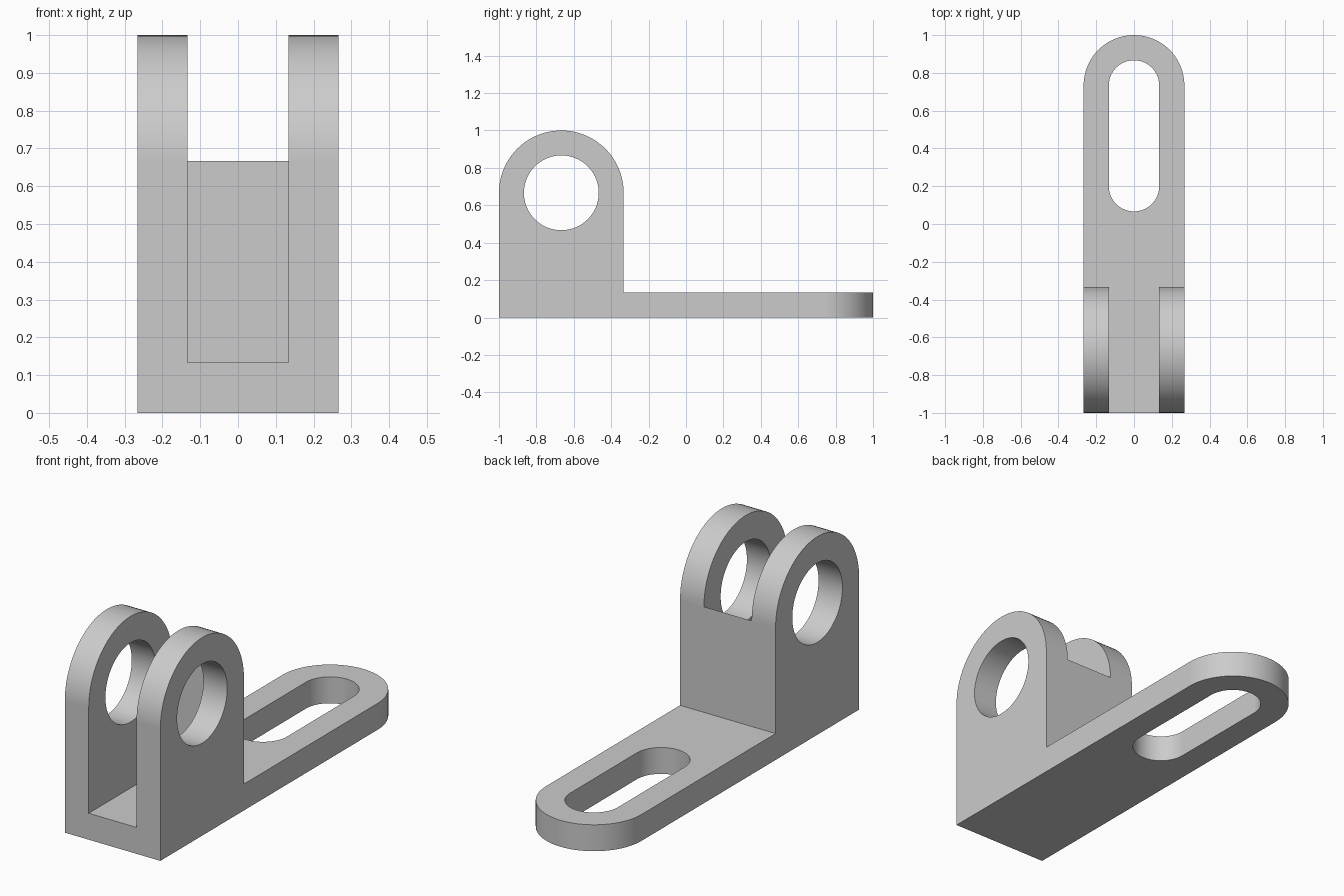
import bpy, bmesh
from math import pi, sin, cos, radians
from mathutils import Vector

cube = bpy.data.objects.get("Cube")
if cube:
    bpy.data.objects.remove(cube, do_unlink=True)

# Main dimensions
THICK = 2 / 15           # base and lug thickness
HALF_W = 2 * THICK       # half width of the bracket
LUG_R = 1 / 3            # rounded lug top
EYE_R = 0.2              # hole through the lugs
LUG_Y, LUG_Z = -2 / 3, 2 / 3
END_Y = 1 - HALF_W       # centre of the rounded base end
SLOT_Y = 0.2             # centre of the slot's inner end

steel = bpy.data.materials.new("grey_steel")
steel.use_nodes = True
grey = (0.6, 0.6, 0.6, 1)
steel.diffuse_color = grey
steel.node_tree.nodes["Principled BSDF"].inputs["Base Color"].default_value = grey


def arc(cx, cy, r, start, end, steps=48):
    angles = [radians(start + (end - start) * i / steps) for i in range(steps + 1)]
    return [(cx + r * cos(a), cy + r * sin(a)) for a in angles]


def extrude_profile(name, loops, place, depth):
    """Fill an outline with optional holes and extrude it along depth."""
    bm = bmesh.new()
    for loop in loops:
        verts = [bm.verts.new(place(u, v)) for u, v in loop]
        for a, b in zip(verts, verts[1:] + verts[:1]):
            bm.edges.new((a, b))
    bmesh.ops.triangle_fill(bm, edges=bm.edges[:], use_beauty=True)
    bmesh.ops.dissolve_limit(bm, angle_limit=0.01, verts=[], edges=bm.edges[:])
    ext = bmesh.ops.extrude_face_region(bm, geom=bm.faces[:])["geom"]
    moved = [g for g in ext if isinstance(g, bmesh.types.BMVert)]
    bmesh.ops.translate(bm, vec=Vector(depth), verts=moved)
    bmesh.ops.recalc_face_normals(bm, faces=bm.faces[:])
    mesh = bpy.data.meshes.new(name)
    bm.to_mesh(mesh)
    bm.free()
    mesh.materials.append(steel)
    obj = bpy.data.objects.new(name, mesh)
    bpy.context.collection.objects.link(obj)
    return obj


def combine(target, cutter, operation):
    mod = target.modifiers.new(operation.title(), "BOOLEAN")
    mod.operation, mod.solver, mod.object = operation, "EXACT", cutter
    bpy.ops.object.select_all(action="DESELECT")
    bpy.context.view_layer.objects.active = target
    target.select_set(True)
    bpy.ops.object.modifier_apply(modifier=mod.name)
    bpy.data.objects.remove(cutter, do_unlink=True)


# Side profile: base with a round-topped lug and its eye
back = LUG_Y + LUG_R
side = [(-1, 0), (1.2, 0), (1.2, THICK), (back, THICK)]
side += arc(LUG_Y, LUG_Z, LUG_R, 0, 180)
eye = arc(LUG_Y, LUG_Z, EYE_R, 0, 360, 96)[:-1]
bracket = extrude_profile("clevis_bracket", [side, eye],
                          lambda u, v: (-0.4, u, v), (0.8, 0, 0))

# Plan profile: straight sides, rounded back end and long slot
plan = [(-HALF_W, -1.2), (HALF_W, -1.2)] + arc(0, END_Y, HALF_W, 0, 180)
slot = arc(0, END_Y, THICK, 0, 180) + arc(0, SLOT_Y, THICK, 180, 360)
plan_cutter = extrude_profile("plan_cutter", [plan, slot],
                              lambda u, v: (u, v, -0.2), (0, 0, 1.4))
combine(bracket, plan_cutter, "INTERSECT")

# Channel between the two lugs
channel = [(-THICK, THICK), (THICK, THICK), (THICK, 1.2), (-THICK, 1.2)]
channel_cutter = extrude_profile("channel_cutter", [channel],
                                 lambda u, v: (u, -1.2, v), (0, 1.2 + back, 0))
combine(bracket, channel_cutter, "DIFFERENCE")

# Smooth rounds with crisp edges and flat faces
bpy.ops.object.shade_smooth_by_angle(angle=radians(30))
weighted = bracket.modifiers.new("Weighted Normal", "WEIGHTED_NORMAL")
weighted.keep_sharp = True
